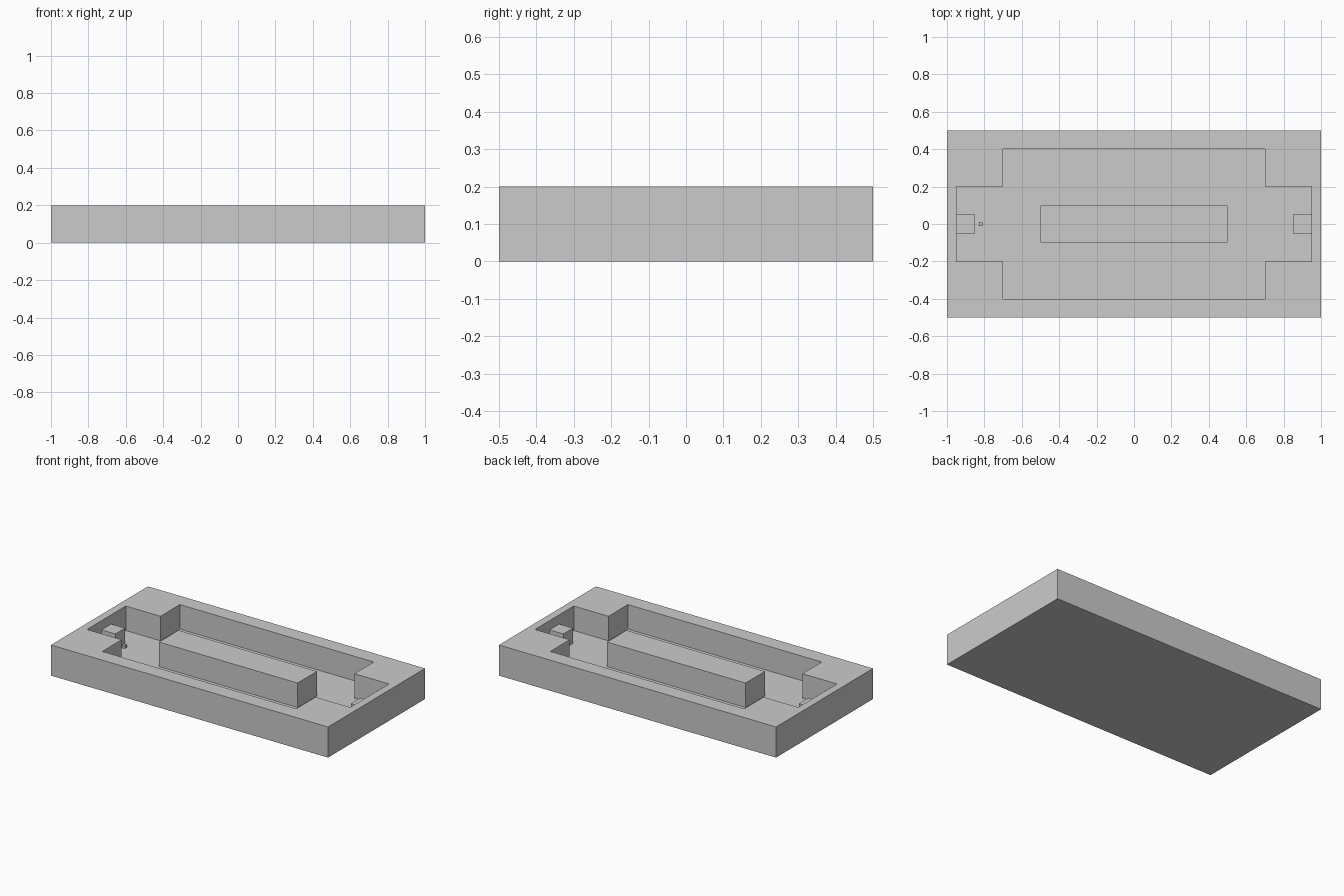
import bpy, bmesh

if "Cube" in bpy.data.objects:
    bpy.data.objects.remove(bpy.data.objects["Cube"])

FLOOR, TOP = 0.04, 0.2


def prism(name, outline, z0, z1):
    """Extrude a flat outline from z0 up to z1."""
    bm = bmesh.new()
    face = bm.faces.new([bm.verts.new((x, y, z0)) for x, y in outline])
    ext = bmesh.ops.extrude_face_region(bm, geom=[face], use_keep_orig=True)
    for v in ext["geom"]:
        if isinstance(v, bmesh.types.BMVert):
            v.co.z = z1
    bmesh.ops.recalc_face_normals(bm, faces=bm.faces[:])
    mesh = bpy.data.meshes.new(name)
    bm.to_mesh(mesh)
    bm.free()
    obj = bpy.data.objects.new(name, mesh)
    bpy.context.collection.objects.link(obj)
    return obj


def box(name, x0, x1, y, z0, z1):
    """Box symmetric in y."""
    return prism(name, [(x0, -y), (x1, -y), (x1, y), (x0, y)], z0, z1)


# Tray slab
tray = box("tray", -1, 1, 0.5, 0, TOP)

# Cross-shaped pocket, one quarter mirrored around the centre
quarter = [(0.95, 0.2), (0.7, 0.2), (0.7, 0.4)]
half = quarter + [(-x, y) for x, y in reversed(quarter)]
pocket = prism("pocket_cutter", half + [(-x, -y) for x, y in half], FLOOR, TOP + 0.1)
pocket.hide_render = True

cut = tray.modifiers.new("pocket", 'BOOLEAN')
cut.operation = 'DIFFERENCE'
cut.solver = 'EXACT'
cut.object = pocket
bpy.context.view_layer.objects.active = tray
bpy.ops.object.modifier_apply(modifier=cut.name)
bpy.data.objects.remove(pocket)

# Central island, flush with the rim
box("centre_island", -0.5, 0.5, 0.1, FLOOR, TOP)

# End pegs against the short walls
box("left_peg", -0.95, -0.85, 0.05, FLOOR, 0.14)
box("right_peg", 0.85, 0.95, 0.05, FLOOR, 0.14)

# Tiny stud beside the left peg
box("stud", -0.83, -0.81, 0.01, FLOOR, 0.06)
